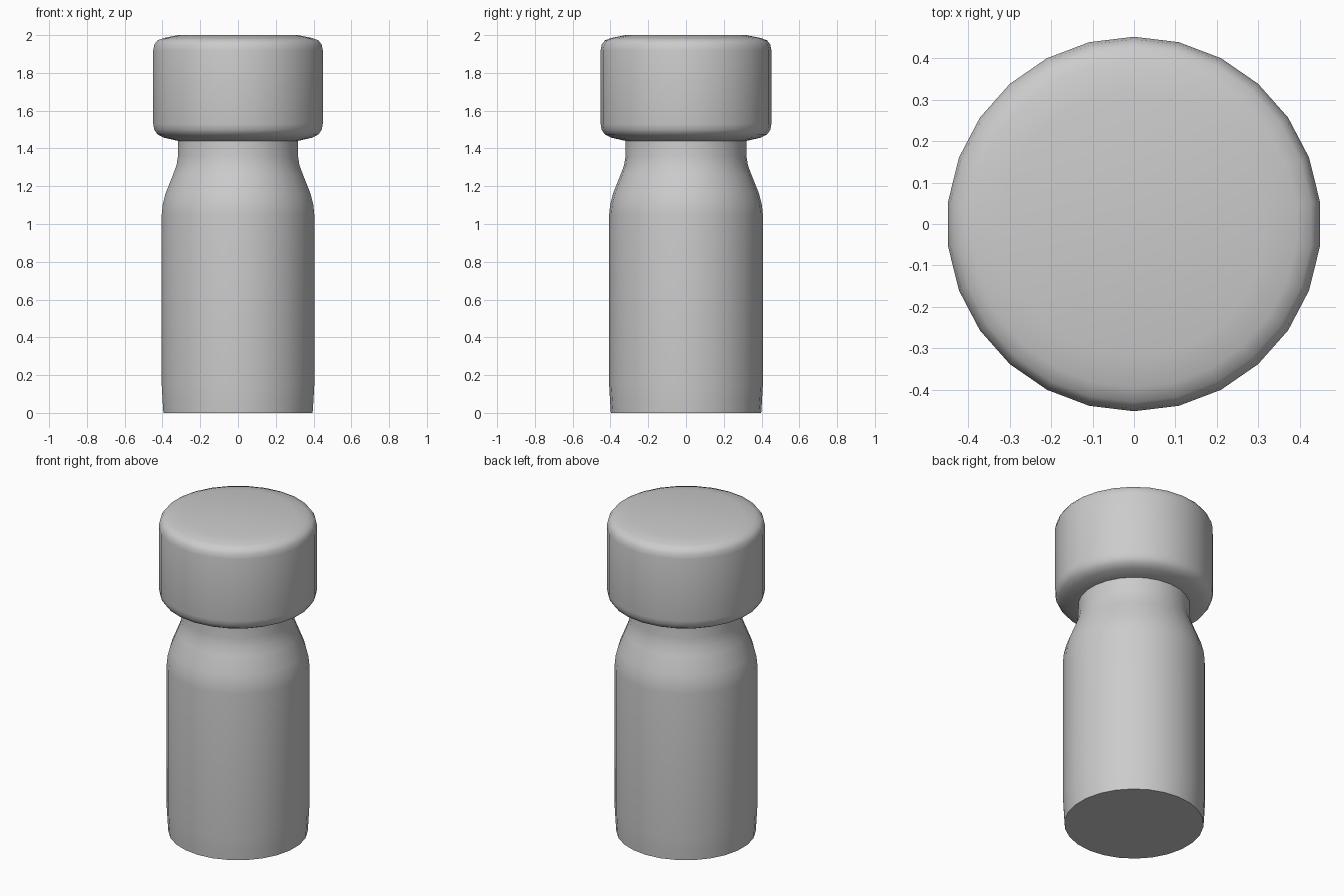
import bpy, bmesh, math

if "Cube" in bpy.data.objects:
    bpy.data.objects.remove(bpy.data.objects["Cube"])

SIDES = 26


def lathe(name, profile, sharp_angle):
    """Revolve a (radius, z) profile around z and close both ends."""
    bm = bmesh.new()
    rings = []
    for r, z in profile:
        angles = [math.pi / 2 + 2 * math.pi * i / SIDES for i in range(SIDES)]
        rings.append([bm.verts.new((r * math.cos(a), r * math.sin(a), z)) for a in angles])
    for low, high in zip(rings, rings[1:]):
        for i in range(SIDES):
            j = (i + 1) % SIDES
            bm.faces.new((low[i], low[j], high[j], high[i]))
    bm.faces.new(rings[0][::-1])
    bm.faces.new(rings[-1])
    mesh = bpy.data.meshes.new(name)
    bm.to_mesh(mesh)
    bm.free()
    obj = bpy.data.objects.new(name, mesh)
    bpy.context.collection.objects.link(obj)
    bpy.ops.object.select_all(action='DESELECT')
    obj.select_set(True)
    bpy.context.view_layer.objects.active = obj
    bpy.ops.object.shade_smooth_by_angle(angle=math.radians(sharp_angle))
    return obj


# Bottle with slight base taper, sloping shoulder and straight neck
lathe("bottle_body", [
    (0.398, 0.0), (0.402, 0.06), (0.407, 0.15), (0.407, 1.05),
    (0.402, 1.10), (0.387, 1.16), (0.347, 1.26), (0.328, 1.31),
    (0.320, 1.36), (0.319, 1.45)], 50)

# Wide cap with rounded rims
lathe("cap", [
    (0.32, 1.44), (0.395, 1.457), (0.43, 1.475), (0.447, 1.50), (0.452, 1.53),
    (0.452, 1.92), (0.446, 1.95), (0.43, 1.972), (0.395, 1.985), (0.32, 2.0)], 60)
